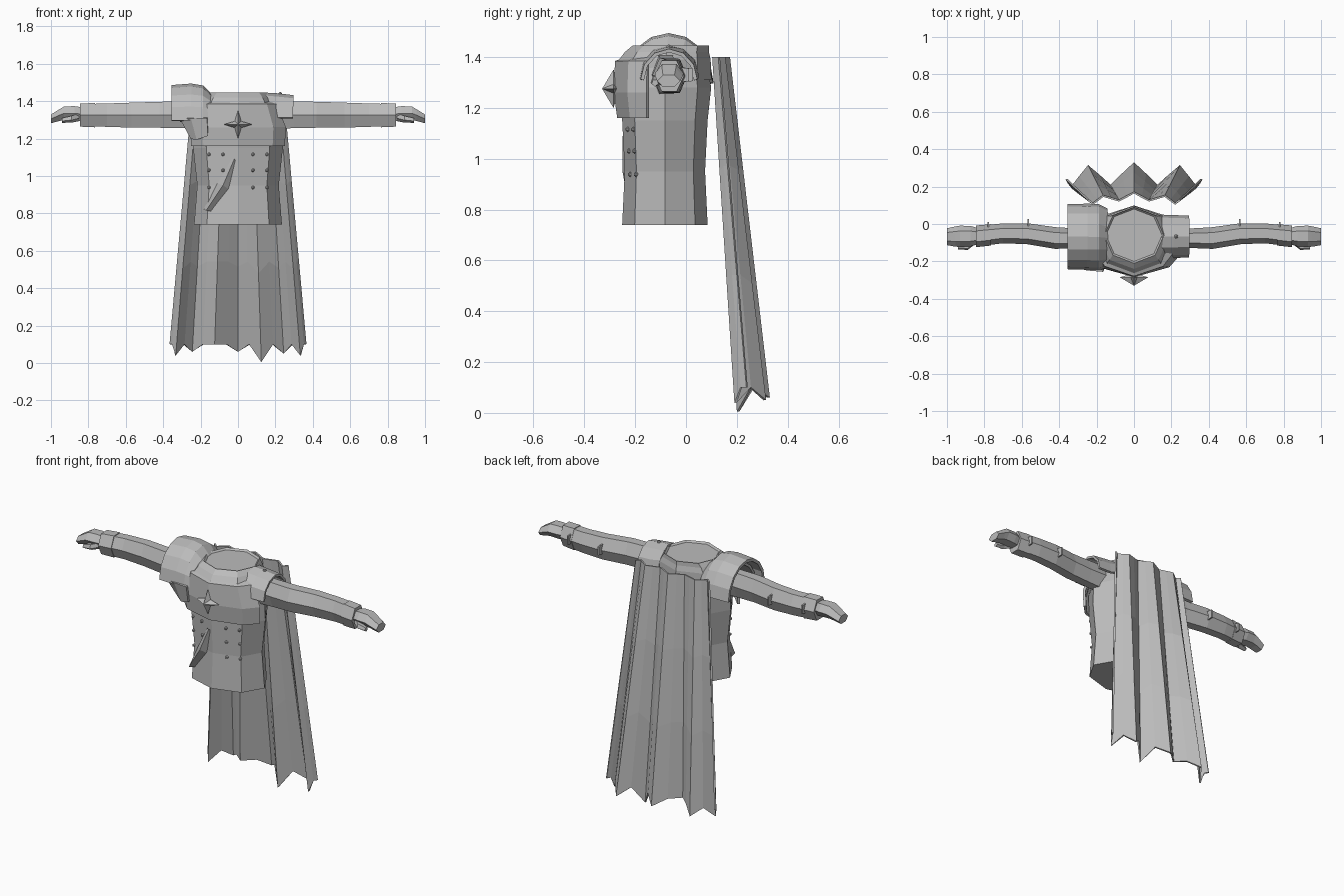
import bpy, bmesh, math
from mathutils import Vector

if "Cube" in bpy.data.objects:
    bpy.data.objects.remove(bpy.data.objects["Cube"])

grey = bpy.data.materials.new("plain grey")
grey.diffuse_color = (0.5, 0.5, 0.5, 1)
grey.use_nodes = True
grey.node_tree.nodes["Principled BSDF"].inputs["Base Color"].default_value = grey.diffuse_color


def finish(name, bm, thickness=0, offset=0):
    bmesh.ops.recalc_face_normals(bm, faces=bm.faces)
    me = bpy.data.meshes.new(name)
    bm.to_mesh(me)
    bm.free()
    ob = bpy.data.objects.new(name, me)
    bpy.context.collection.objects.link(ob)
    me.materials.append(grey)
    if thickness:
        m = ob.modifiers.new("thickness", 'SOLIDIFY')
        m.thickness, m.offset = thickness, offset
    return ob


def loft(name, rows, closed=True, caps=True, thickness=0, offset=0):
    """Skin a list of point rows."""
    bm = bmesh.new()
    vs = [[bm.verts.new(p) for p in r] for r in rows]
    n = len(rows[0])
    for a, b in zip(vs, vs[1:]):
        for i in range(n if closed else n - 1):
            j = (i + 1) % n
            bm.faces.new((a[i], a[j], b[j], b[i]))
    if closed and caps:
        bm.faces.new(vs[0])
        bm.faces.new(vs[-1])
    return finish(name, bm, thickness, offset)


def oct_ring(z, rx, ry, yc=-0.083, n=8):
    return [(rx * math.sin(2 * math.pi * i / n), yc - ry * math.cos(2 * math.pi * i / n), z)
            for i in range(n)]


def x_ring(x, yc, zc, ry, rz, n=6, side=1):
    return [(side * x, yc + ry * math.sin(2 * math.pi * (i + .5) / n),
             zc + rz * math.cos(2 * math.pi * (i + .5) / n)) for i in range(n)]


def arch(x, yc, zc, ry, rz, a0=0, a1=180, n=8):
    out = []
    for i in range(n + 1):
        a = math.radians(a0 + (a1 - a0) * i / n)
        out.append((x, yc - ry * math.cos(a), zc + rz * math.sin(a)))
    return out


# Coat body
loft("coat", [oct_ring(*r) for r in (
    (0.74, .235, .168), (0.95, .218, .158), (1.15, .24, .168),
    (1.28, .235, .182), (1.38, .20, .165))])

# Collar with a sunken neck cap
loft("collar", [oct_ring(*r) for r in (
    (1.31, .205, .183), (1.39, .205, .18), (1.42, .185, .165, -.075),
    (1.445, .16, .15, -.06), (1.435, .15, .14, -.06))])

# Chest plate wrapping the front half
def chest_row(z, rx, ry):
    pts = [(rx, -.15), (rx * .74, -.083 - ry * .73), (0, -.083 - ry)]
    return [(-x, y, z) for x, y in pts] + [(x, y, z) for x, y in pts[1::-1]]

loft("chest_plate", [chest_row(*r) for r in (
    (1.16, .245, .18), (1.26, .25, .194), (1.38, .205, .19), (1.39, .17, .16))],
    closed=False, thickness=.015)

# Four-pointed star badge
bm = bmesh.new()
rim = []
for i in range(8):
    r = .076 if i % 2 == 0 else .025
    a = math.pi * i / 4
    rim.append(bm.verts.new((r * math.sin(a), -.285, 1.275 + r * math.cos(a))))
tip, back = bm.verts.new((0, -.33, 1.275)), bm.verts.new((0, -.262, 1.275))
for i in range(8):
    for apex in (tip, back):
        bm.faces.new((rim[i], rim[(i + 1) % 8], apex))
finish("star_badge", bm)

# Coat buttons in two double columns
bm = bmesh.new()
for z in (1.115, 1.03, .938):
    for x in (-.155, -.08, .08, .155):
        ry = .158 + .01 * (z - .95) / .2
        rx = .218 + .022 * (z - .95) / .2
        t = abs(x) / (rx * .707)
        y = -.083 - ry * (1 - .293 * t) - .003
        res = bmesh.ops.create_icosphere(bm, subdivisions=1, radius=.01)
        bmesh.ops.translate(bm, verts=res["verts"], vec=(x, y, z))
finish("buttons", bm)

# Folded coat lapel falling to one side
loft("coat_fold", [
    [(-.035, -.243, 1.09), (-.02, -.25, 1.09), (-.01, -.238, 1.08)],
    [(-.11, -.215, .96), (-.08, -.25, .95), (-.05, -.225, .93)],
    [(-.185, -.17, .82), (-.17, -.225, .815), (-.14, -.20, .81)]])

# Arms, cuffs, hands and straps on both sides
for side, word in ((1, "left"), (-1, "right")):
    loft(word + "_arm", [x_ring(*s, side=side) for s in (
        (.17, -.08, 1.33, .055, .088), (.30, -.076, 1.327, .052, .083),
        (.42, -.075, 1.327, .058, .08), (.57, -.052, 1.325, .056, .077),
        (.70, -.05, 1.325, .053, .072), (.84, -.065, 1.325, .055, .068))])
    loft(word + "_cuff", [x_ring(*s, side=side) for s in (
        (.765, -.058, 1.325, .057, .075), (.845, -.066, 1.325, .058, .071))])
    loft(word + "_hand", [x_ring(*s, side=side) for s in (
        (.83, -.065, 1.33, .042, .042), (.875, -.065, 1.335, .055, .044),
        (.93, -.066, 1.335, .057, .042), (.955, -.067, 1.325, .054, .036),
        (1.0, -.068, 1.305, .045, .027))])
    loft(word + "_thumb", [x_ring(*s, n=5, side=side) for s in (
        (.85, -.09, 1.315, .02, .022), (.89, -.118, 1.305, .022, .02),
        (.94, -.122, 1.298, .014, .014))])
    for x, top in ((.565, .028), (.78, .012)):
        loft(word + "_arm_strap", [
            [(side * xx, y, z) for y, z in ((-.03, 1.30), (top, 1.305), (top, 1.355), (-.03, 1.36))]
            for xx in (x - .004, x + .004)])

# Large shoulder guard over one side, in overlapping bands
loft("large_shoulder_guard", [arch(*s) for s in (
    (-.355, -.068, 1.295, .165, .182), (-.25, -.068, 1.295, .168, .19),
    (-.19, -.07, 1.295, .168, .18), (-.145, -.075, 1.30, .15, .13))],
    closed=False, thickness=.018, offset=0)
loft("shoulder_guard_under_band", [arch(*s) for s in (
    (-.31, -.07, 1.29, .14, .15), (-.19, -.07, 1.29, .145, .155))],
    closed=False, thickness=.015)
loft("shoulder_guard_skirt", [
    [(-.31, -.228, 1.31), (-.25, -.243, 1.31), (-.165, -.25, 1.31)],
    [(-.25, -.195, 1.20), (-.22, -.22, 1.195), (-.16, -.24, 1.215)]],
    closed=False, thickness=.012)

# Small shoulder guard on the other side
loft("small_shoulder_guard", [arch(*s, n=6) for s in (
    (.295, -.067, 1.31, .105, .115), (.21, -.067, 1.31, .108, .125),
    (.15, -.067, 1.33, .11, .108))], closed=False, thickness=.014)
bm = bmesh.new()
bmesh.ops.create_icosphere(bm, subdivisions=1, radius=.012)
bmesh.ops.translate(bm, verts=bm.verts, vec=(.225, -.067, 1.438))
finish("shoulder_stud", bm)

# Pleated cape: half of the fold line, mirrored, with a ragged hem
top = [(0, .168), (.08, .125), (.165, .15), (.22, .108), (.245, .13)]
hem = [(0, .325), (.125, .205), (.245, .31), (.335, .195), (.362, .24)]
drops = [.04, .05, .06, .10, .06, .005, .05, .045, .10]


def pleats(half):
    full = [(-x, y) for x, y in half[:0:-1]] + half
    out = [full[0]]
    for a, b in zip(full, full[1:]):
        out += [((a[0] + b[0]) / 2, (a[1] + b[1]) / 2), b]
    return out


t_line, h_line = pleats(top), pleats(hem)
rows = []
for f in (0, .33, .66, 1):
    row = []
    for i, (a, b) in enumerate(zip(t_line, h_line)):
        z_end = .1 if i % 2 else drops[i // 2]
        if i in (0, 16):
            z_end = .1
        elif i in (2, 14):
            z_end = .04
        p = Vector((*a, 1.40)).lerp(Vector((*b, z_end)), f)
        row.append(p)
    rows.append(row)
loft("cape", rows, closed=False, thickness=.01)
